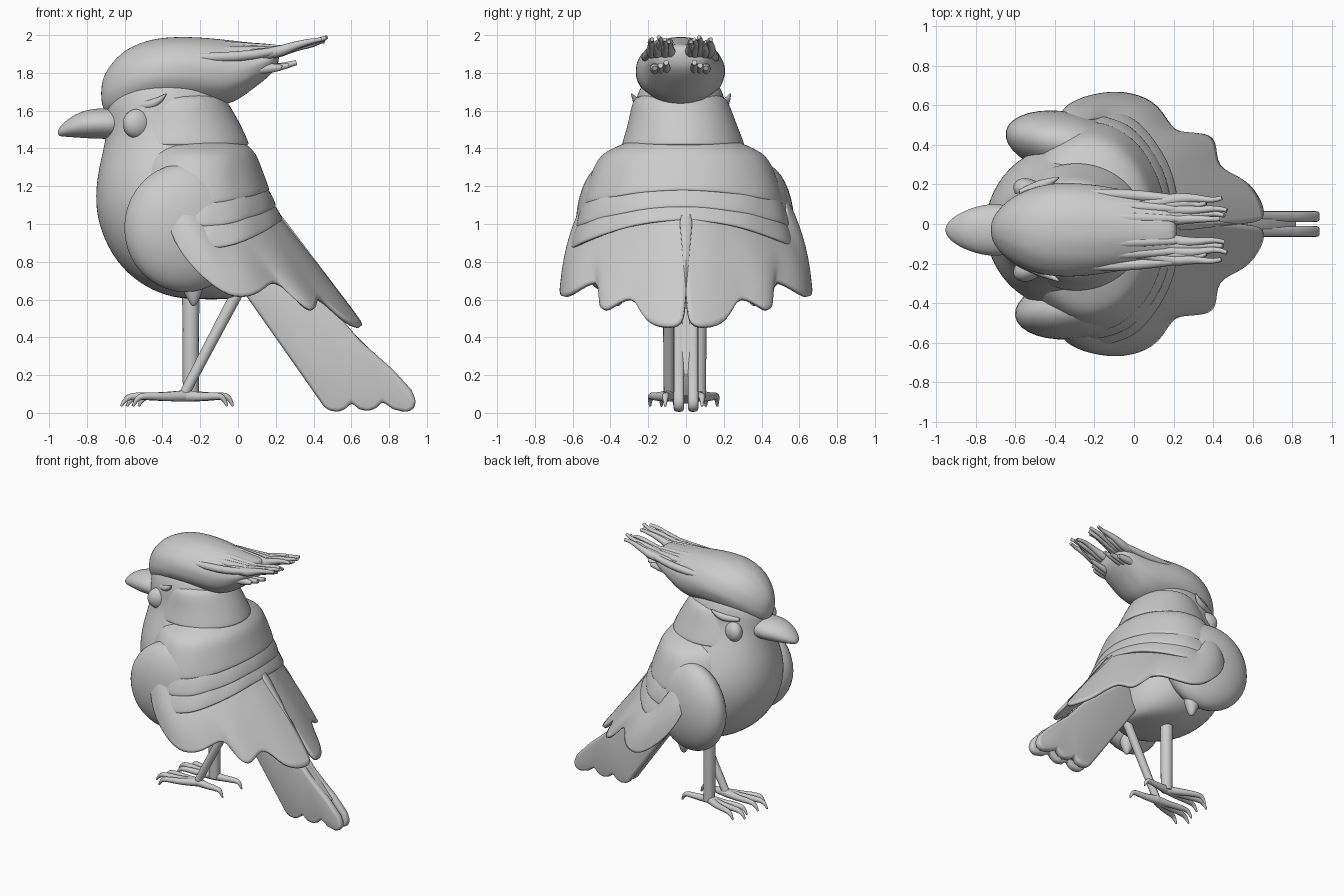
import bpy, bmesh, math, random
from mathutils import Vector

random.seed(4)


def finish(name, bm, sub=2, thick=0.0):
    bmesh.ops.recalc_face_normals(bm, faces=bm.faces)
    me = bpy.data.meshes.new(name)
    bm.to_mesh(me)
    bm.free()
    ob = bpy.data.objects.new(name, me)
    bpy.context.collection.objects.link(ob)
    for p in me.polygons:
        p.use_smooth = True
    if sub:
        ob.modifiers.new("smooth", 'SUBSURF').levels = sub
    if thick:
        m = ob.modifiers.new("thick", 'SOLIDIFY')
        m.thickness, m.offset = thick, 0
    return ob


def loft(name, sections, axis='z', yc=-0.015, n=28, droop=None, ripple=0.0):
    """Elliptical rings: (position, low, high, half width in y[, y centre])."""
    bm = bmesh.new()
    rings = []
    for k, s in enumerate(sections):
        t, a, b, h = s[:4]
        y0 = s[4] if len(s) > 4 else yc
        mid, r, ring = (a + b) / 2, (b - a) / 2, []
        for i in range(n):
            th = 2 * math.pi * i / n
            w = 1 + ripple * math.sin(i * 2.4 + k)
            u, v = mid + r * math.cos(th) * w, y0 + h * math.sin(th) * w
            d = droop[k] * math.sin(th) ** 2 if droop else 0
            ring.append(bm.verts.new((u, v, t - d) if axis == 'z' else (t, v, u)))
        rings.append(ring)
    for p, q in zip(rings, rings[1:]):
        for i in range(n):
            j = (i + 1) % n
            bm.faces.new((p[i], p[j], q[j], q[i]))
    bm.faces.new(rings[0])
    bm.faces.new(rings[-1])
    return finish(name, bm)


def sheet(name, top, bottom, side, rows=5, bulge=0.03):
    """Feather sheet stretched between two matching rows of points."""
    bm = bmesh.new()
    grid = []
    for k in range(rows + 1):
        f = k / rows
        row = []
        for a, b in zip(top, bottom):
            p = Vector(a).lerp(Vector(b), f)
            p.y += bulge * math.sin(math.pi * f) * max(0, min(1, p.y * 2))
            row.append(bm.verts.new((p.x, p.y * side, p.z)))
        grid.append(row)
    for p, q in zip(grid, grid[1:]):
        for i in range(len(p) - 1):
            bm.faces.new((p[i], p[i + 1], q[i + 1], q[i]))
    return finish(name, bm, 2, 0.022)


def ball(name, loc, radii, rot=0.0):
    bm = bmesh.new()
    bmesh.ops.create_uvsphere(bm, u_segments=32, v_segments=20, radius=1)
    ob = finish(name, bm, 0)
    ob.location, ob.scale, ob.rotation_euler = loc, radii, (0, 0, rot)
    return ob


def tubes(name, paths, res=3):
    """Round tapered tubes; every path is a list of (x, y, z, radius)."""
    cu = bpy.data.curves.new(name, 'CURVE')
    cu.dimensions, cu.bevel_depth, cu.bevel_resolution = '3D', 1.0, res
    cu.use_fill_caps = True
    for path in paths:
        sp = cu.splines.new('NURBS')
        sp.points.add(len(path) - 1)
        sp.order_u, sp.use_endpoint_u, sp.resolution_u = 3, True, 5
        for pt, (x, y, z, r) in zip(sp.points, path):
            pt.co, pt.radius = (x, y, z, 1), r
    ob = bpy.data.objects.new(name, cu)
    bpy.context.collection.objects.link(ob)
    return ob


# Body and head in one smooth form
loft("body", [
    (0.60, -0.28, 0.00, 0.12), (0.63, -0.42, 0.05, 0.24), (0.71, -0.56, 0.09, 0.34),
    (0.83, -0.67, 0.11, 0.40), (1.00, -0.745, 0.13, 0.43), (1.15, -0.76, 0.12, 0.43),
    (1.30, -0.74, 0.10, 0.38), (1.45, -0.70, 0.0, 0.29), (1.55, -0.70, -0.03, 0.25, -0.03),
    (1.68, -0.70, -0.06, 0.24, -0.03), (1.80, -0.62, -0.12, 0.17, -0.03)])

# Neck collar and overlapping back feather tiers
loft("neck_collar", [
    (1.70, -0.48, -0.09, 0.22, -0.03), (1.64, -0.55, -0.05, 0.26, -0.03),
    (1.54, -0.60, 0.01, 0.285, -0.02), (1.43, -0.64, 0.06, 0.325),
    (1.42, -0.64, 0.06, 0.325), (1.41, -0.63, 0.02, 0.30)])
loft("upper_mantle", [
    (1.46, -0.45, 0.00, 0.25), (1.41, -0.50, 0.06, 0.35), (1.37, -0.54, 0.10, 0.445),
    (1.29, -0.58, 0.13, 0.495), (1.19, -0.60, 0.17, 0.535), (1.175, -0.60, 0.17, 0.535),
    (1.18, -0.58, 0.12, 0.47)], droop=[0, 0, 0, 0.03, 0.07, 0.08, 0.08], ripple=0.006)
loft("middle_mantle", [
    (1.27, -0.55, 0.09, 0.45), (1.18, -0.58, 0.17, 0.535), (1.10, -0.60, 0.205, 0.57),
    (1.085, -0.60, 0.205, 0.57), (1.09, -0.58, 0.14, 0.50)],
    droop=[0.03, 0.06, 0.1, 0.11, 0.11], ripple=0.01)
loft("lower_mantle", [
    (1.18, -0.55, 0.12, 0.48), (1.10, -0.57, 0.20, 0.56), (1.03, -0.58, 0.24, 0.605),
    (1.015, -0.58, 0.24, 0.605), (1.03, -0.56, 0.14, 0.5), (1.10, -0.5, 0.05, 0.38)],
    droop=[0.06, 0.09, 0.15, 0.16, 0.12, 0.08], ripple=0.012)

# Wing feather sheets, lobed along the lower edge
top = [(0.19, -0.04, 1.08), (0.18, 0.10, 1.06), (0.15, 0.18, 1.04), (0.12, 0.26, 1.02),
       (0.08, 0.33, 1.0), (0.03, 0.40, 0.99), (-0.03, 0.45, 0.98), (-0.09, 0.49, 0.98),
       (-0.15, 0.52, 1.0), (-0.20, 0.53, 1.06), (-0.24, 0.515, 1.12), (-0.26, 0.48, 1.19),
       (-0.27, 0.41, 1.25)]
low = [(0.66, 0.014, 0.46), (0.645, 0.11, 0.45), (0.56, 0.23, 0.48), (0.40, 0.275, 0.65),
       (0.42, 0.43, 0.525), (0.33, 0.455, 0.56), (0.19, 0.445, 0.73), (0.13, 0.60, 0.63),
       (-0.02, 0.66, 0.60), (-0.15, 0.66, 0.68), (-0.29, 0.625, 0.82), (-0.38, 0.56, 1.0),
       (-0.37, 0.45, 1.20)]
for side, word in ((-1, "right"), (1, "left")):
    sheet(word + "_wing_feathers", top, low, side)
    # Folded front of the wing
    x, y, rot = (-0.28, -0.42, 0.14) if side < 0 else (-0.33, 0.405, -0.2)
    ball(word + "_wing_front", (x, y, 0.98), (0.325, 0.16, 0.34), rot)
    loft(word + "_wing_tip", [(0.78, -0.36, -0.16, 0.07), (0.66, -0.30, -0.18, 0.05),
                              (0.59, -0.26, -0.21, 0.03), (0.565, -0.245, -0.225, 0.01)],
         yc=side * 0.36)
    # Eyes and brow tufts
    ball(word + "_eye", (-0.53, side * 0.195 - 0.03, 1.53), (0.085, 0.06, 0.08), side * -0.5)
    yb = side * 0.25 - 0.025
    tubes(word + "_brow", [[(-0.58, yb * 0.72, 1.63, 0.012), (-0.50, yb * 0.82, 1.625, 0.03),
                            (-0.42, yb * 0.95, 1.645, 0.022), (-0.38, yb * 1.05, 1.69, 0.003)]])

# Beak
loft("beak", [
    (-0.60, 1.45, 1.61, 0.12), (-0.70, 1.45, 1.615, 0.135), (-0.78, 1.452, 1.61, 0.125),
    (-0.86, 1.458, 1.585, 0.097), (-0.92, 1.462, 1.54, 0.062),
    (-0.955, 1.466, 1.50, 0.02)], axis='x', yc=-0.03)

# Swept-back crest with loose strands
loft("crest", [
    (-0.725, 1.64, 1.74, 0.03), (-0.70, 1.58, 1.81, 0.09), (-0.63, 1.58, 1.90, 0.16),
    (-0.53, 1.60, 1.96, 0.21), (-0.40, 1.625, 1.993, 0.243), (-0.22, 1.63, 1.993, 0.235),
    (-0.05, 1.62, 1.975, 0.205), (0.06, 1.70, 1.96, 0.185), (0.16, 1.775, 1.955, 0.165),
    (0.22, 1.84, 1.945, 0.13)], axis='x', yc=-0.03, ripple=0.01)
strands = []
for side in (-1, 1):
    for i in range(5):
        y = -0.03 + side * (0.055 + 0.025 * i)
        j = random.uniform(-0.012, 0.012)
        xe = 0.47 - 0.13 * random.random() * (i != 2)
        strands.append([(0.0, -0.03 + side * (0.03 + 0.02 * i), 1.89, 0.03),
                        (0.18, y, 1.90, 0.034), (0.30, y + j, 1.945 - 0.01 * (i % 2), 0.022),
                        (xe - 0.04, y - j, 1.972 - 0.02 * (i % 2), 0.013),
                        (xe, y + j, 1.965 + 0.012 * (i % 3), 0.011)])
    for i in range(3):
        y = -0.03 + side * (0.075 + 0.03 * i)
        strands.append([(0.0, y, 1.81, 0.02), (0.13, y, 1.82, 0.03),
                        (0.22, y, 1.83, 0.02), (0.31 - 0.04 * i, y, 1.855 - 0.015 * i, 0.014)])
    # Locks combed over the crown
    for i in range(3):
        h = 0.06 + 0.055 * i
        strands.append([(-0.45, -0.03 + side * h * 1.05, 1.95 - 0.035 * i, 0.012),
                        (-0.20, -0.03 + side * h * 1.1, 1.95 - 0.035 * i, 0.025),
                        (0.08, -0.03 + side * h, 1.93 - 0.02 * i, 0.03),
                        (0.26, -0.03 + side * h * 0.9, 1.93, 0.015)])
tubes("crest_strands", strands)

# Tail: two upright lobed blades side by side on a shared core
outline = [(0.0, 0.68), (0.05, 0.61), (0.45, 0.04), (0.48, 0.012), (0.53, 0.006), (0.57, 0.02),
           (0.60, 0.055), (0.64, 0.02), (0.69, 0.008), (0.73, 0.025), (0.765, 0.06), (0.82, 0.02),
           (0.89, 0.003), (0.93, 0.02), (0.943, 0.06), (0.92, 0.12), (0.82, 0.23), (0.65, 0.38),
           (0.52, 0.53), (0.30, 0.72), (0.12, 0.85)]
core = [(0.0, 0.68), (0.05, 0.62), (0.46, 0.05), (0.75, 0.09), (0.82, 0.21), (0.52, 0.52), (0.12, 0.84)]
for word, pts, y, depth, width in (("right_tail_blade", outline, -0.01, -0.055, 0.02),
                                   ("left_tail_blade", outline, 0.01, 0.055, 0.02),
                                   ("tail_core", core, -0.025, 0.05, 0.002)):
    bm = bmesh.new()
    face = bm.faces.new([bm.verts.new((px, y, pz)) for px, pz in pts])
    ext = bmesh.ops.extrude_face_region(bm, geom=[face])
    bmesh.ops.translate(bm, vec=(0, depth, 0),
                        verts=[v for v in ext["geom"] if isinstance(v, bmesh.types.BMVert)])
    bev = finish(word, bm, 0).modifiers.new("round", 'BEVEL')
    bev.width, bev.segments = width, 3

# Legs: one upright, one slanting forward
tubes("left_leg", [[(-0.25, 0.065, 0.70, 0.046), (-0.25, 0.065, 0.4, 0.044),
                    (-0.25, 0.065, 0.08, 0.042)]], 5)
tubes("right_leg", [[(0.02, -0.09, 0.68, 0.034), (-0.14, -0.09, 0.38, 0.03),
                     (-0.29, -0.09, 0.09, 0.028)]], 5)

# Feet: three splayed front toes with claws and one rear toe
for word, x0, y0, side in (("left", -0.25, 0.065, 1), ("right", -0.28, -0.09, -1)):
    toes = []
    for length, dy in ((0.26, 0.10), (0.32, 0.04), (0.29, -0.03), (-0.21, 0.02)):
        s = side * dy
        toes.append([(x0, y0, 0.09, 0.032), (x0 - length * 0.35, y0 + s * 0.5, 0.085, 0.024),
                     (x0 - length * 0.75, y0 + s * 0.85, 0.09, 0.021),
                     (x0 - length * 0.98, y0 + s, 0.085, 0.016),
                     (x0 - length * 1.06, y0 + s, 0.035, 0.006)])
    tubes(word + "_foot", toes)
